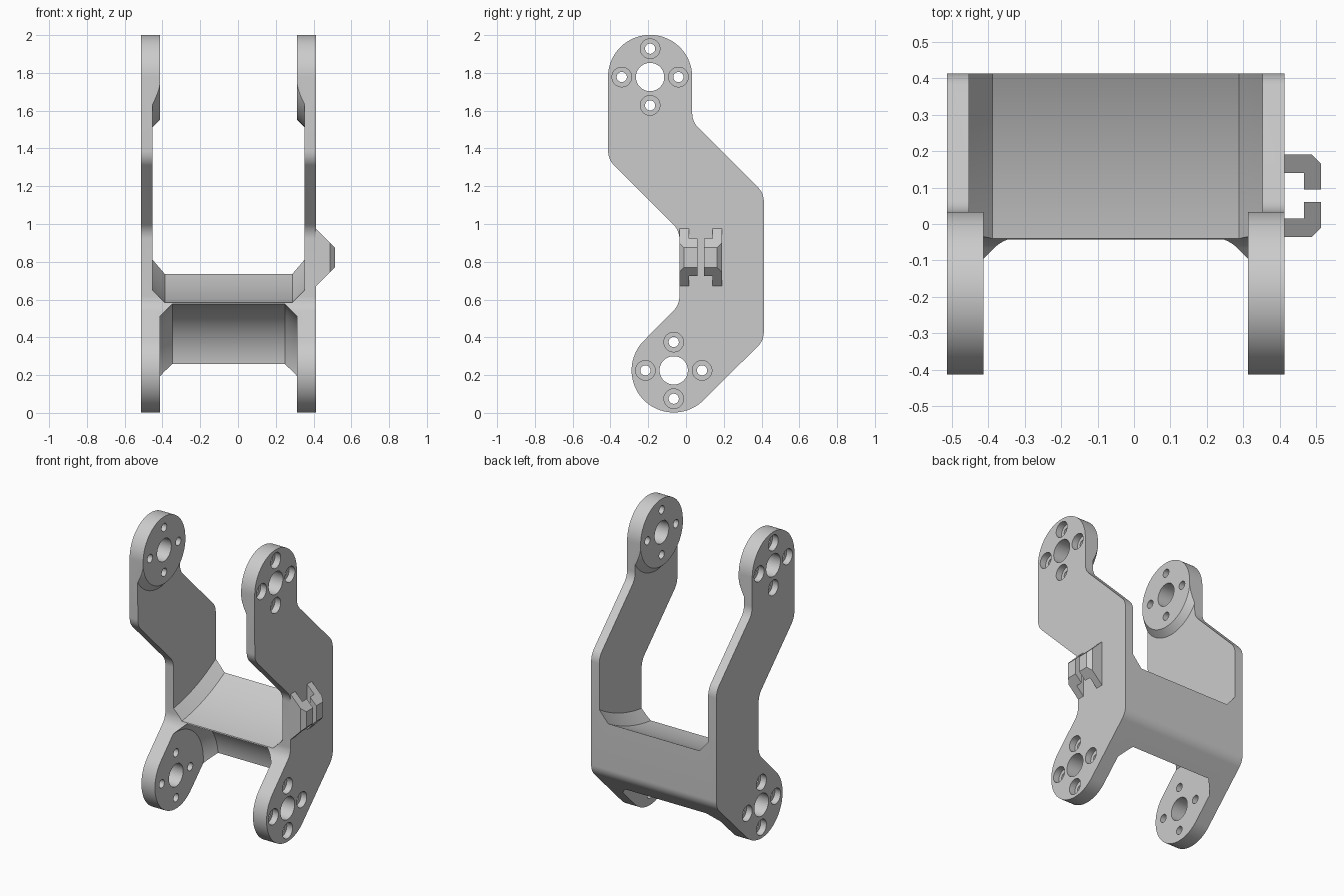
import bpy, bmesh, math
from mathutils import Vector

if "Cube" in bpy.data.objects:
    bpy.data.objects.remove(bpy.data.objects["Cube"])

CX = -0.05                 # middle of the bracket
HALF = 0.4625              # half of its outer width
TOP, LOW = Vector((-0.19, 1.778)), Vector((-0.065, 0.225))   # pivots (y, z)
R = 0.223                  # radius of the rounded ends

grey = bpy.data.materials.new("light_grey")
grey.use_nodes = True
grey.diffuse_color = (0.6, 0.6, 0.6, 1)
grey.node_tree.nodes["Principled BSDF"].inputs["Base Color"].default_value = (0.6, 0.6, 0.6, 1)


def make_object(name, bm):
    bmesh.ops.recalc_face_normals(bm, faces=bm.faces)
    mesh = bpy.data.meshes.new(name)
    bm.to_mesh(mesh)
    bm.free()
    mesh.materials.append(grey)
    obj = bpy.data.objects.new(name, mesh)
    bpy.context.collection.objects.link(obj)
    return obj


def bridge(bm, rings):
    """Skin a list of equal rings and cap both ends."""
    n = len(rings[0])
    for a, b in zip(rings, rings[1:]):
        for i in range(n):
            j = (i + 1) % n
            bm.faces.new((a[i], a[j], b[j], b[i]))
    bm.faces.new(rings[0])
    bm.faces.new(rings[-1])


def lathe(bm, profile, centre, segs):
    """Revolve (x, radius) pairs about an axis parallel to x."""
    angles = [math.tau * (i + 0.5) / segs for i in range(segs)]
    bridge(bm, [[bm.verts.new((CX + x, centre.x + r * math.cos(a), centre.y + r * math.sin(a)))
                 for a in angles] for x, r in profile])


def arc(centre, radius, start, end, steps):
    angles = [math.radians(start + (end - start) * i / steps) for i in range(steps + 1)]
    return [centre + radius * Vector((math.cos(a), math.sin(a))) for a in angles]


def fillet(before, corner, after, radius=0.105, steps=8):
    """Round one corner of the outline."""
    p, c, q = Vector(before), Vector(corner), Vector(after)
    u, v = (p - c).normalized(), (q - c).normalized()
    half = u.angle(v) / 2
    mid = c + (u + v).normalized() * (radius / math.sin(half))
    a = c + u * (radius / math.tan(half)) - mid
    b = c + v * (radius / math.tan(half)) - mid
    return [mid + a.lerp(b, i / steps).normalized() * radius for i in range(steps + 1)]


# Side outline: two rounded ends joined by bent straight runs
head = arc(TOP, R, 0, 180, 40)
foot = arc(LOW, R, 135, 315, 40)
front = [head[-1], (-0.412, 1.342), (-0.035, 0.965), (-0.035, 0.573), foot[0]]
back = [foot[-1], (0.412, 0.384), (0.412, 1.163), (0.033, 1.542), head[0]]
outline = list(head)
for run, end in ((front, foot), (back, [])):
    for k in range(1, len(run) - 1):
        outline += fillet(run[k - 1], run[k], run[k + 1])
    outline += end

bm = bmesh.new()
bridge(bm, [[bm.verts.new((CX + x, p.x, p.y)) for p in outline] for x in (-HALF, HALF)])
bracket = make_object("bracket", bm)


def symmetric(profile):
    return profile + [(-x, r) for x, r in reversed(profile)]


# Swept clearance above the web, leaving thin arms and raised pivot pads
upper = bmesh.new()
lathe(upper, symmetric([(-0.3625, 0.225), (-0.4025, 0.265),
                        (-0.4025, 1.139), (-0.3375, 1.204)]), TOP, 256)
# Swept clearance below the web
lower = bmesh.new()
lathe(lower, symmetric([(-0.3625, 0.288), (-0.2975, 0.352)]), LOW, 128)
# Pivot bores and counterbored screw holes
drill = bmesh.new()
for pivot in (TOP, LOW):
    lathe(drill, [(-0.6, 0.075), (0.6, 0.075)], pivot, 48)
    for k in range(4):
        a = k * math.pi / 2
        hole = pivot + 0.15 * Vector((math.cos(a), math.sin(a)))
        for s in (-1, 1):
            lathe(drill, [(s * 0.6, 0.052), (s * 0.42, 0.052),
                          (s * 0.42, 0.027), (s * 0.3, 0.027)], hole, 32)

for name, cutter_bm in (("upper_cutter", upper), ("lower_cutter", lower), ("hole_cutter", drill)):
    cutter = make_object(name, cutter_bm)
    cutter.hide_render = True
    mod = bracket.modifiers.new(name, "BOOLEAN")
    mod.operation, mod.solver, mod.object = "DIFFERENCE", "EXACT", cutter
    bpy.context.view_layer.objects.active = bracket
    bpy.ops.object.modifier_apply(modifier=name)
    bpy.data.objects.remove(cutter)

# Pair of facing cable hooks on one arm, tapered above and below
wall = CX + HALF
hook = [(-0.012, 0.1125), (0.075, 0.1125), (0.1, 0.0875), (0.1, 0.0175),
        (0.053, 0.0175), (0.053, 0.0625), (-0.012, 0.0625)]
for name, s in (("front_cable_hook", -1), ("back_cable_hook", 1)):
    bm = bmesh.new()
    bridge(bm, [[bm.verts.new((wall + x, 0.0775 + s * y, 0.823 + t * (0.152 - x)))
                 for x, y in hook] for t in (-1, 1)])
    make_object(name, bm)

# Smooth the round faces, keep edges crisp
bpy.ops.object.select_all(action="DESELECT")
bracket.select_set(True)
bpy.context.view_layer.objects.active = bracket
bpy.ops.object.shade_smooth_by_angle(angle=math.radians(20))
